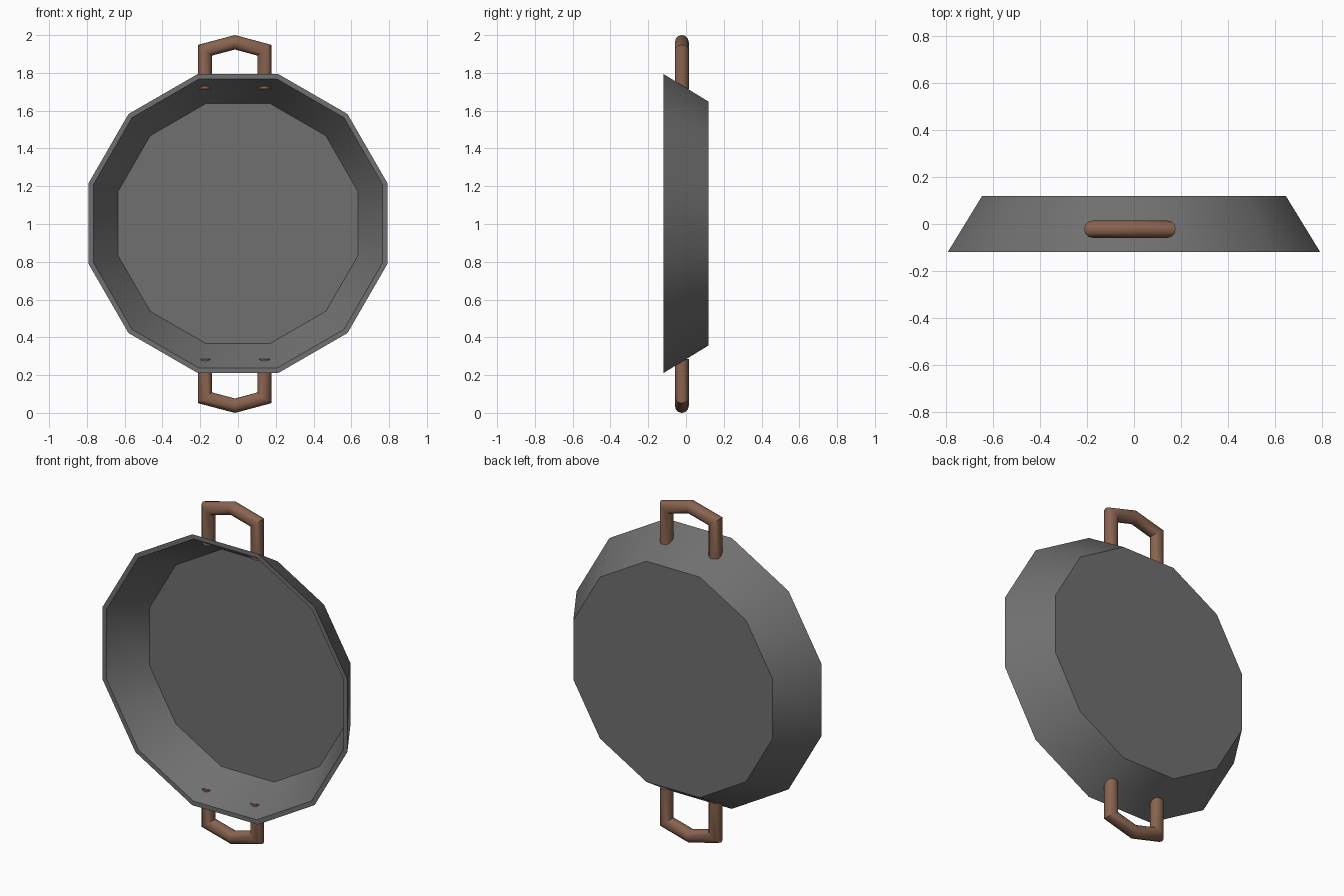
import bpy, bmesh, math
from mathutils import Vector

if "Cube" in bpy.data.objects:
    bpy.data.objects.remove(bpy.data.objects["Cube"])

SIDES = 12
CENTER_Z = 1.0025


def material(name, rgb):
    m = bpy.data.materials.new(name)
    m.diffuse_color = (*rgb, 1)
    m.use_nodes = True
    m.node_tree.nodes["Principled BSDF"].inputs["Base Color"].default_value = m.diffuse_color
    return m


def finish(bm, name, mat, angle):
    bmesh.ops.recalc_face_normals(bm, faces=bm.faces)
    mesh = bpy.data.meshes.new(name)
    bm.to_mesh(mesh)
    bm.free()
    obj = bpy.data.objects.new(name, mesh)
    bpy.context.collection.objects.link(obj)
    mesh.materials.append(mat)
    bpy.ops.object.select_all(action='DESELECT')
    obj.select_set(True)
    bpy.context.view_layer.objects.active = obj
    bpy.ops.object.shade_smooth_by_angle(angle=math.radians(angle))
    return obj


def skin(bm, rings):
    """Join successive rings with quads and cap both ends."""
    n = len(rings[0])
    for a, b in zip(rings, rings[1:]):
        for i in range(n):
            j = (i + 1) % n
            bm.faces.new((a[i], a[j], b[j], b[i]))
    bm.faces.new(rings[0])
    bm.faces.new(rings[-1])


def pan(mat):
    # (apothem, y) from outer base, over the rim, to the inner floor
    profile = [(0.645, 0.12), (0.792, -0.12), (0.766, -0.12), (0.635, 0.09)]
    bm = bmesh.new()
    rings = []
    for apothem, y in profile:
        r = apothem / math.cos(math.pi / SIDES)
        ring = []
        for i in range(SIDES):
            a = 2 * math.pi * (i + 0.5) / SIDES
            ring.append(bm.verts.new((r * math.cos(a), y, CENTER_Z + r * math.sin(a))))
        rings.append(ring)
    skin(bm, rings)
    return finish(bm, "pan_body", mat, 40)


def handle(name, mat, flip):
    # Centre line in the xz plane, swept with mitred corners
    path = [(-0.175, 1.715), (-0.175, 1.92), (-0.016, 1.962), (0.14, 1.92), (0.14, 1.715)]
    pts = [Vector((x, 2 - z if flip else z)) for x, z in path]
    radius, y0, sides = 0.037, -0.022, 12
    bm = bmesh.new()
    rings = []
    for i, p in enumerate(pts):
        d_in = (p - pts[max(i - 1, 0)]) if i else pts[1] - p
        d_out = (pts[i + 1] - p) if i < len(pts) - 1 else d_in
        n_in = Vector((-d_in.y, d_in.x)).normalized()
        n_out = Vector((-d_out.y, d_out.x)).normalized()
        miter = (n_in + n_out).normalized()
        miter /= miter.dot(n_in)
        ring = []
        for k in range(sides):
            a = 2 * math.pi * k / sides
            q = p + miter * radius * math.cos(a)
            ring.append(bm.verts.new((q.x, y0 + radius * math.sin(a), q.y)))
        rings.append(ring)
    skin(bm, rings)
    return finish(bm, name, mat, 40)


iron = material("dark_iron", (0.16, 0.16, 0.16))
brown = material("brown_handle", (0.25, 0.125, 0.08))

# Shallow twelve-sided pan standing on edge
pan(iron)
# Matching loop handles at top and bottom
handle("top_handle", brown, False)
handle("bottom_handle", brown, True)
